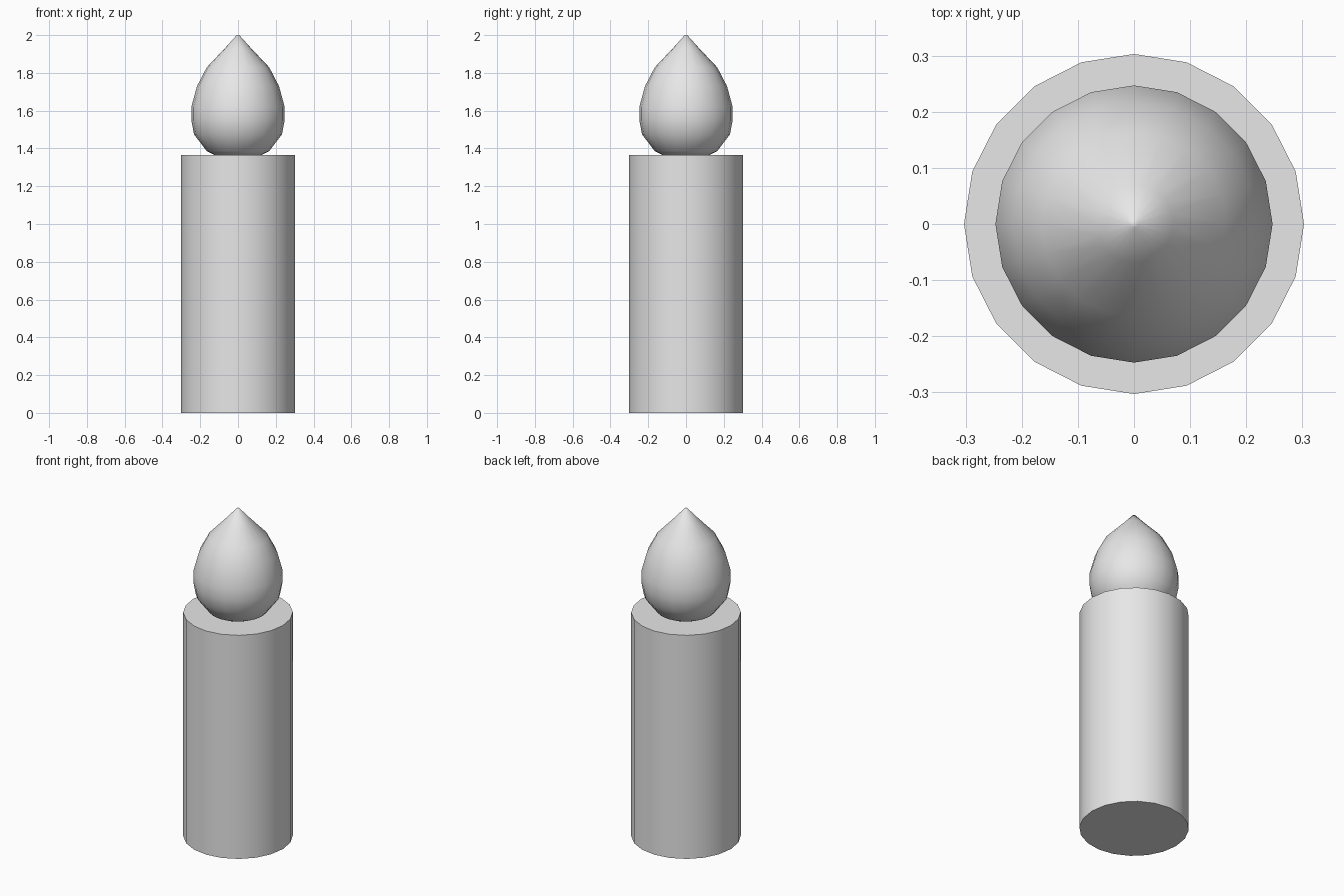
import bpy
import bmesh
import math

if "Cube" in bpy.data.objects:
    bpy.data.objects.remove(bpy.data.objects["Cube"], do_unlink=True)

SIDES = 20

# Single plain grey
grey = bpy.data.materials.new("plain grey")
grey.use_nodes = True
grey.diffuse_color = (0.8, 0.8, 0.8, 1)
grey.node_tree.nodes["Principled BSDF"].inputs["Base Color"].default_value = grey.diffuse_color


def turned(name, profile, sharp_angle):
    """Sweep a bottom-to-top (radius, height) profile round z and cap both ends."""
    bm = bmesh.new()
    rings = []
    for radius, z in profile:
        angles = [2 * math.pi * i / SIDES for i in range(SIDES)]
        rings.append([bm.verts.new((radius * math.cos(a), radius * math.sin(a), z))
                      for a in angles])
    for low, high in zip(rings, rings[1:]):
        for i in range(SIDES):
            j = (i + 1) % SIDES
            bm.faces.new((low[i], low[j], high[j], high[i]))
    bm.faces.new(rings[0][::-1])
    bm.faces.new(rings[-1])
    mesh = bpy.data.meshes.new(name)
    bm.to_mesh(mesh)
    bm.free()
    mesh.materials.append(grey)
    obj = bpy.data.objects.new(name, mesh)
    bpy.context.collection.objects.link(obj)
    bpy.ops.object.select_all(action="DESELECT")
    obj.select_set(True)
    bpy.context.view_layer.objects.active = obj
    bpy.ops.object.shade_smooth_by_angle(angle=math.radians(sharp_angle))


# Wax cylinder
turned("candle_body", [(0.303, 0), (0.303, 1.365)], 30)

# Teardrop flame resting on the wax
turned("flame", [
    (0.125, 1.365), (0.165, 1.385), (0.233, 1.475), (0.247, 1.55),
    (0.247, 1.62), (0.217, 1.73), (0.165, 1.83), (0.07, 1.93), (0.007, 2.0),
], 60)
